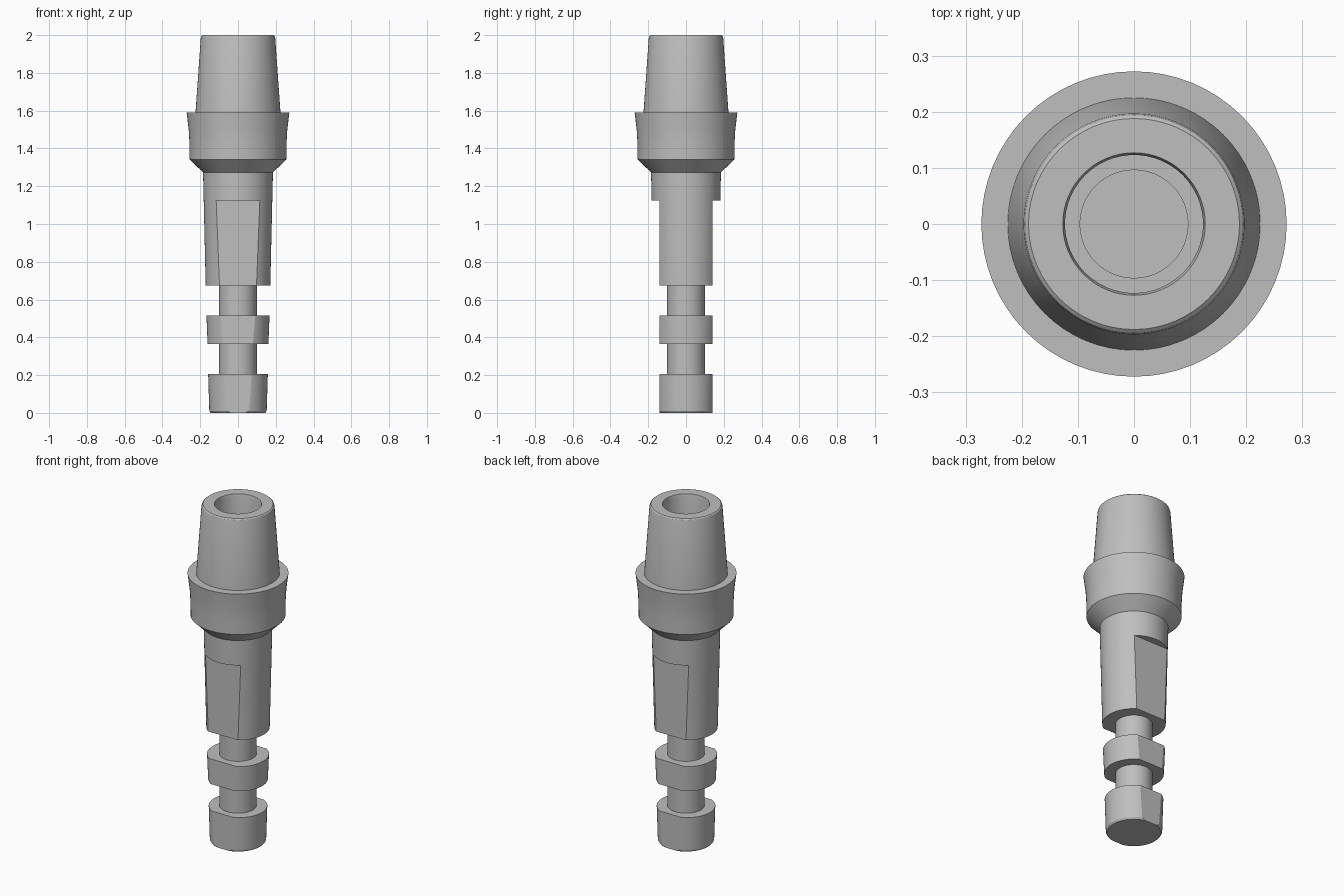
import bpy, bmesh, math

old = bpy.data.objects.get("Cube")
if old:
    bpy.data.objects.remove(old, do_unlink=True)

SEGMENTS = 64
FLAT_Y = 0.14        # distance of the side flats from the axis
FLAT_TOP = 1.124     # height where the flats end
SEAT_Z = 1.273       # where the collar meets the stem

metal = bpy.data.materials.new("grey metal")
metal.use_nodes = True
grey = (0.52, 0.52, 0.52, 1)
metal.diffuse_color = grey
metal.node_tree.nodes["Principled BSDF"].inputs["Base Color"].default_value = grey


def add_object(name, bm):
    mesh = bpy.data.meshes.new(name)
    bmesh.ops.recalc_face_normals(bm, faces=bm.faces)
    bm.to_mesh(mesh)
    bm.free()
    mesh.materials.append(metal)
    obj = bpy.data.objects.new(name, mesh)
    bpy.context.collection.objects.link(obj)
    return obj


def lathe(name, profile):
    """Revolve (radius, height) points around the z axis."""
    bm = bmesh.new()
    verts = [bm.verts.new((r, 0, z)) for r, z in profile]
    edges = [bm.edges.new(pair) for pair in zip(verts, verts[1:])]
    bmesh.ops.spin(bm, geom=verts + edges, cent=(0, 0, 0), axis=(0, 0, 1),
                   angle=math.tau, steps=SEGMENTS, use_merge=True)
    bmesh.ops.remove_doubles(bm, verts=bm.verts, dist=0.0001)
    return add_object(name, bm)


def activate(obj):
    bpy.ops.object.select_all(action="DESELECT")
    obj.select_set(True)
    bpy.context.view_layer.objects.active = obj


def cut_flat(obj, side):
    """Shave a flat off one side, up to FLAT_TOP."""
    bm = bmesh.new()
    bmesh.ops.create_cube(bm, size=1)
    bmesh.ops.scale(bm, vec=(1, 1, FLAT_TOP + 0.2), verts=bm.verts)
    bmesh.ops.translate(bm, vec=(0, side * (FLAT_Y + 0.5), FLAT_TOP / 2 - 0.1),
                        verts=bm.verts)
    cutter = add_object("flat_cutter", bm)
    cutter.hide_render = True
    mod = obj.modifiers.new("flat", "BOOLEAN")
    mod.operation = "DIFFERENCE"
    mod.solver = "EXACT"
    mod.object = cutter
    activate(obj)
    bpy.ops.object.modifier_apply(modifier=mod.name)
    bpy.data.objects.remove(cutter, do_unlink=True)


# Stem: tapered neck, two waists, a ring and a foot
stem = lathe("stem", [
    (0, 0), (0.145, 0), (0.152, 0.01), (0.158, 0.207),
    (0.1, 0.207), (0.1, 0.366),
    (0.161, 0.366), (0.167, 0.515),
    (0.1, 0.515), (0.1, 0.674),
    (0.171, 0.674), (0.185, SEAT_Z), (0, SEAT_Z)])
for side in (-1, 1):
    cut_flat(stem, side)

# Head: flared collar, tapered post with rounded rim, and open bore
head = lathe("collar_and_post", [
    (0.185, SEAT_Z), (0.256, 1.342), (0.257, 1.43), (0.261, 1.5), (0.272, 1.59),
    (0.225, 1.59), (0.197, 1.985), (0.194, 1.995), (0.188, 2),
    (0.127, 2), (0.123, 1.985), (0.123, SEAT_Z)])

# Low round boss on the floor of the bore
boss = lathe("bore_boss", [(0.097, SEAT_Z), (0.097, SEAT_Z + 0.03), (0, SEAT_Z + 0.03)])

for part in (stem, head, boss):
    activate(part)
    bpy.ops.object.shade_smooth_by_angle(angle=math.radians(25))
